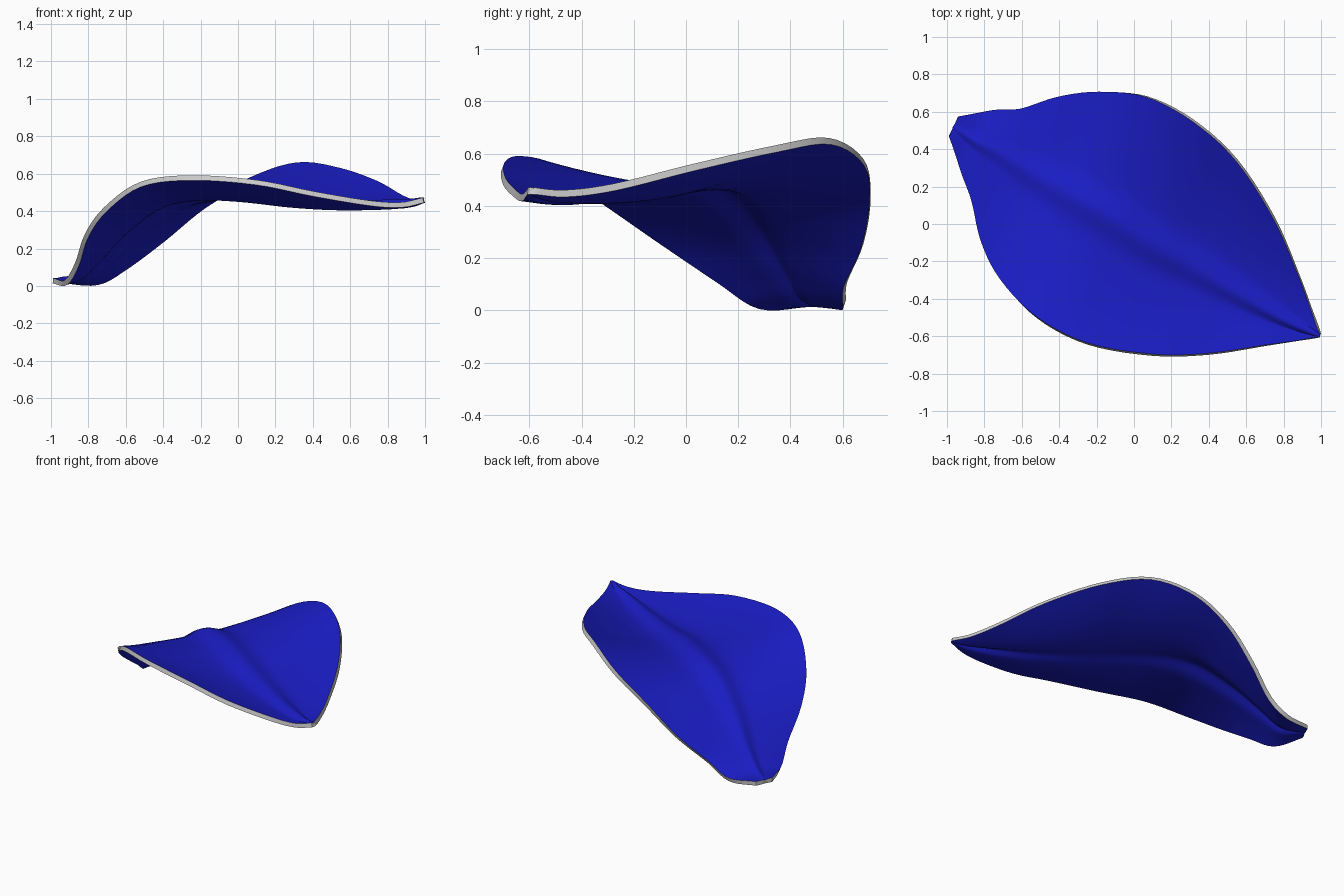
import bpy, bmesh, math
from mathutils import Vector

if "Cube" in bpy.data.objects:
    bpy.data.objects.remove(bpy.data.objects["Cube"])

# Stations from stem to tip: lower edge, midrib, upper edge
STATIONS = [
    ((-.99, .47, .03), (-.965, .52, .03), (-.94, .575, .03)),
    ((-.92, .28, .02), (-.84, .44, .04), (-.75, .605, .02)),
    ((-.86, .12, .12), (-.72, .38, .14), (-.6, .61, .10)),
    ((-.81, -.1, .27), (-.57, .29, .28), (-.4, .675, .25)),
    ((-.71, -.3, .41), (-.36, .17, .42), (-.18, .705, .43)),
    ((-.52, -.5, .545), (-.15, .05, .46), (.07, .68, .57)),
    ((-.25, -.64, .58), (.08, -.1, .45), (.32, .55, .65)),
    ((.1, -.70, .555), (.33, -.24, .42), (.55, .34, .62)),
    ((.4, -.695, .495), (.57, -.38, .41), (.75, .03, .55)),
    ((.7, -.65, .445), (.80, -.51, .42), (.88, -.27, .475)),
    ((.87, -.625, .435), (.92, -.565, .435), (.95, -.46, .45)),
    ((.99, -.605, .46), (.992, -.595, .46), (.995, -.585, .46)),
]
STEPS, HALF = 5, 14


def spline(points):
    """Catmull-Rom curve through the points."""
    p = [Vector(q) for q in points]
    p = [2 * p[0] - p[1]] + p + [2 * p[-1] - p[-2]]
    out = []
    for i in range(1, len(p) - 2):
        a, b, c, d = p[i - 1:i + 3]
        for k in range(STEPS):
            t = k / STEPS
            out.append(.5 * (2 * b + (c - a) * t + (2 * a - 5 * b + 4 * c - d) * t * t
                             + (3 * b - a - 3 * c + d) * t ** 3))
    return out + [p[-2]]


def material(name, color):
    m = bpy.data.materials.new(name)
    m.diffuse_color = color
    m.use_nodes = True
    m.node_tree.nodes["Principled BSDF"].inputs["Base Color"].default_value = m.diffuse_color
    return m


# Leaf blade: cupped halves with a raised midrib that fades at both ends
lower, rib, upper = (spline([s[i] for s in STATIONS]) for i in range(3))
bm = bmesh.new()
rows = []
for i, mid in enumerate(rib):
    height = .045 * math.sin(math.pi * i / (len(rib) - 1)) ** .7 if 0 < i < len(rib) - 1 else 0
    row = []
    for j in range(-HALF, HALF + 1):
        s = (abs(j) / HALF) ** 1.3
        edge = lower[i] if j < 0 else upper[i]
        co = mid.lerp(edge, s)
        co.z = mid.z + (edge.z - mid.z) * s ** 1.6 + height * math.exp(-(s / .13) ** 2)
        row.append(bm.verts.new(co))
    rows.append(row)
for a, b in zip(rows, rows[1:]):
    for j in range(2 * HALF):
        bm.faces.new((a[j], b[j], b[j + 1], a[j + 1]))
low = min(v.co.z for v in bm.verts)
bmesh.ops.translate(bm, verts=bm.verts, vec=(0, 0, .013 - low))
mesh = bpy.data.meshes.new("leaf")
bm.to_mesh(mesh)
bm.free()
leaf = bpy.data.objects.new("leaf", mesh)
bpy.context.collection.objects.link(leaf)
mesh.materials.append(material("leaf_blue", (.01, .012, .55, 1)))
mesh.materials.append(material("rim_grey", (.6, .6, .6, 1)))

# Thickness with a grey rim
solid = leaf.modifiers.new("thickness", "SOLIDIFY")
solid.thickness = .028
solid.offset = 0
solid.material_offset_rim = 1
bpy.context.view_layer.objects.active = leaf
leaf.select_set(True)
bpy.ops.object.modifier_apply(modifier=solid.name)
bpy.ops.object.shade_smooth_by_angle(angle=math.radians(40))
